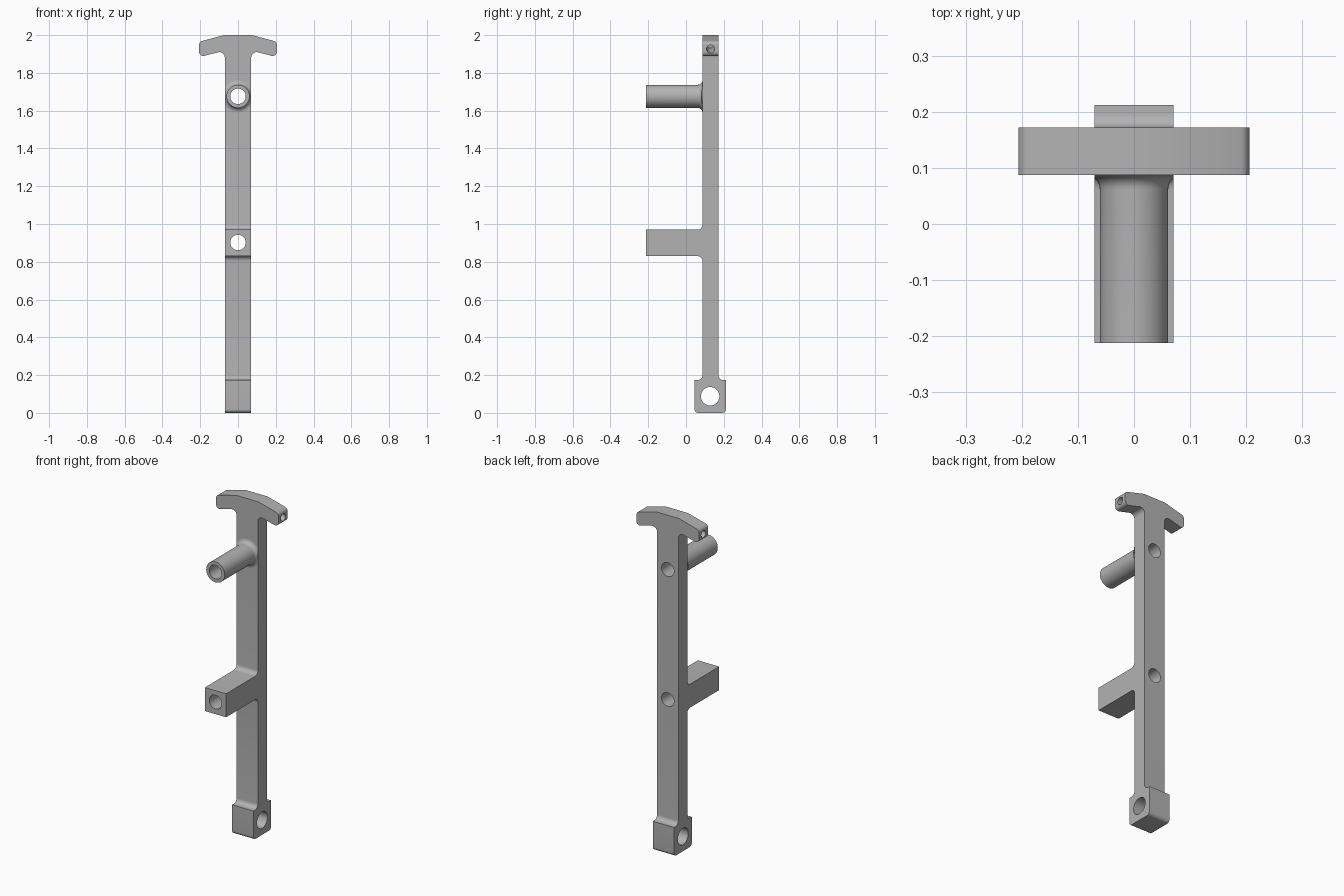
import bpy, bmesh, math
from mathutils import Vector, Matrix

if "Cube" in bpy.data.objects:
    bpy.data.objects.remove(bpy.data.objects["Cube"])

HALF_W = 0.07                 # half width of the bar
BACK, FRONT = 0.172, 0.087    # bar faces in y
TIP = -0.212                  # front end of arm and tube
NECK = 1.87                   # joint between bar and head

grey = bpy.data.materials.new("plain grey")
grey.use_nodes = True
GREY = (0.45, 0.45, 0.45, 1)
grey.diffuse_color = GREY
grey.node_tree.nodes["Principled BSDF"].inputs["Base Color"].default_value = GREY


def rounded(corners, steps=8):
    """Outline from (a, b, radius) corners, each filleted by its radius."""
    out = []
    for i, (a, b, r) in enumerate(corners):
        p = Vector((a, b))
        if r == 0:
            out.append(p)
            continue
        u = (Vector(corners[i - 1][:2]) - p).normalized()
        v = (Vector(corners[(i + 1) % len(corners)][:2]) - p).normalized()
        half = u.angle(v) / 2
        centre = p + (u + v).normalized() * (r / math.sin(half))
        d0 = p + u * (r / math.tan(half)) - centre
        d1 = p + v * (r / math.tan(half)) - centre
        sweep = d0.angle_signed(d1)
        for k in range(steps + 1):
            out.append(centre + Matrix.Rotation(-sweep * k / steps, 2) @ d0)
    return out


def finish(name, bm):
    bmesh.ops.recalc_face_normals(bm, faces=bm.faces)
    mesh = bpy.data.meshes.new(name)
    bm.to_mesh(mesh)
    bm.free()
    obj = bpy.data.objects.new(name, mesh)
    bpy.context.collection.objects.link(obj)
    mesh.materials.append(grey)
    return obj


def extrude(name, outline, place, depth):
    """Fill an outline put in space by place() and pull it along depth."""
    bm = bmesh.new()
    face = bm.faces.new([bm.verts.new(place(p)) for p in outline])
    pulled = bmesh.ops.extrude_face_region(bm, geom=[face], use_keep_orig=True)
    moved = [g for g in pulled["geom"] if isinstance(g, bmesh.types.BMVert)]
    bmesh.ops.translate(bm, verts=moved, vec=depth)
    return finish(name, bm)


def drill(obj, name, centre, axis, radius, length):
    """Cut a round hole through or into a part."""
    bm = bmesh.new()
    turn = Vector(axis).to_track_quat('Z', 'Y').to_matrix().to_4x4()
    bmesh.ops.create_cone(bm, cap_ends=True, segments=48, radius1=radius,
                          radius2=radius, depth=length,
                          matrix=Matrix.Translation(centre) @ turn)
    cutter = finish(name, bm)
    cutter.hide_render = True
    mod = obj.modifiers.new(name, 'BOOLEAN')
    mod.operation, mod.solver, mod.object = 'DIFFERENCE', 'EXACT', cutter
    bpy.context.view_layer.objects.active = obj
    bpy.ops.object.modifier_apply(modifier=name)
    bpy.data.objects.remove(cutter)


def smooth(obj):
    bpy.ops.object.select_all(action='DESELECT')
    obj.select_set(True)
    bpy.context.view_layer.objects.active = obj
    bpy.ops.object.shade_smooth_by_angle(angle=math.radians(30))


# Bar with foot block and square arm, as one side profile
R = 0.026
bar = extrude("bar_with_foot_and_arm", rounded([
    (0.045, 0, 0.02), (0.212, 0, 0.02), (0.212, 0.173, 0), (BACK, 0.173, R),
    (BACK, NECK, 0), (FRONT, NECK, 0), (FRONT, 0.97, R), (TIP, 0.97, 0),
    (TIP, 0.83, 0), (FRONT, 0.83, R), (FRONT, 0.173, R), (0.045, 0.173, 0)]),
    lambda p: (-HALF_W, p.x, p.y), (2 * HALF_W, 0, 0))
ARM_Z, TUBE_Z, BORE = 0.902, 1.676, 0.041
drill(bar, "foot_hole", (0, 0.128, 0.088), (1, 0, 0), 0.049, 1)
drill(bar, "arm_hole", (0, 0, ARM_Z), (0, 1, 0), BORE, 1)
drill(bar, "tube_hole", (0, 0, TUBE_Z), (0, 1, 0), BORE, 1)
smooth(bar)

# T-shaped head, mirrored from its right-hand corners
side = [(HALF_W, NECK, 0), (HALF_W, 1.918, 0.028), (0.206, 1.883, 0.022),
        (0.206, 1.965, 0.022), (0.074, 2, 0)]
head = extrude("head", rounded(side + [(-x, z, r) for x, z, r in side[::-1]]),
               lambda p: (p.x, FRONT, p.y), (0, BACK - FRONT, 0))
for s in (1, -1):
    drill(head, "tip_hole", (s * 0.206, 0.13, 1.926), (s, 0, -0.26), 0.021, 0.2)
smooth(head)

# Hollow tube, turned about y, flaring into the bar
FLARE, OUTER = 0.025, 0.061
profile = [(BORE, FRONT), (BORE, TIP), (OUTER, TIP)]
for k in range(9):
    a = math.radians(90) * k / 8
    profile.append((OUTER + FLARE * (1 - math.cos(a)),
                    FRONT - FLARE * (1 - math.sin(a))))
bm = bmesh.new()
verts = [bm.verts.new((r, y, 0)) for r, y in profile]
edges = [bm.edges.new(pair) for pair in zip(verts, verts[1:])]
bmesh.ops.spin(bm, geom=verts + edges, cent=(0, 0, 0), axis=(0, 1, 0),
               angle=math.tau, steps=48, use_merge=True)
bmesh.ops.remove_doubles(bm, verts=bm.verts, dist=0.0001)
bmesh.ops.translate(bm, verts=bm.verts, vec=(0, 0, TUBE_Z))
# trim the flare flush with the bar sides
for s in (1, -1):
    bmesh.ops.bisect_plane(bm, geom=bm.verts[:] + bm.edges[:] + bm.faces[:],
                           plane_co=(s * HALF_W, 0, 0), plane_no=(s, 0, 0),
                           clear_outer=True)
tube = finish("tube", bm)
smooth(tube)
